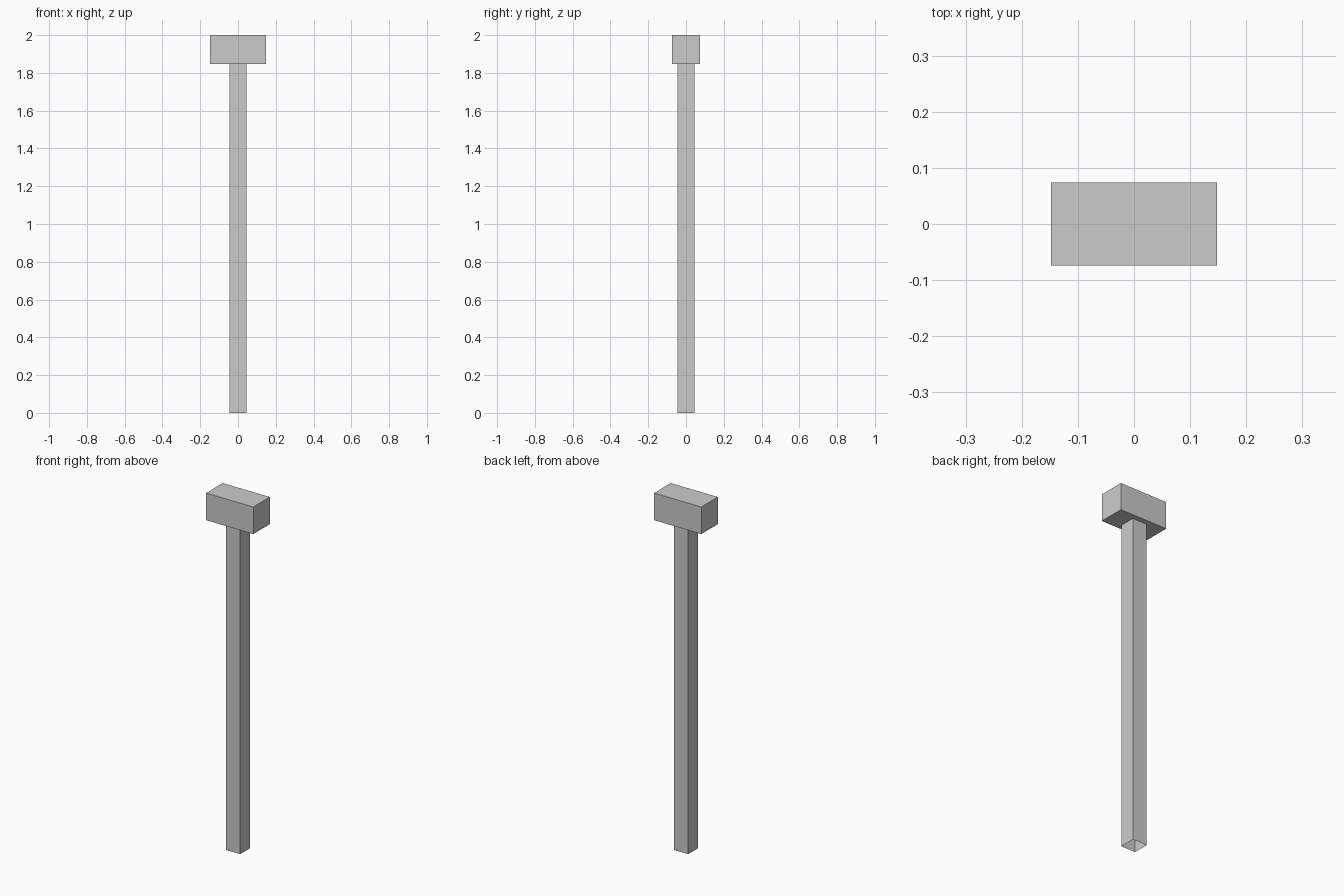
import bpy, bmesh
from mathutils import Matrix

if "Cube" in bpy.data.objects:
    bpy.data.objects.remove(bpy.data.objects["Cube"])


def box(name, size, z0, z1, open_ends=False):
    """Box centred on x = y = 0 spanning z0..z1, optionally without its end caps."""
    bm = bmesh.new()
    matrix = Matrix.Translation((0, 0, (z0 + z1) / 2)) @ Matrix.Diagonal((*size, z1 - z0, 1))
    bmesh.ops.create_cube(bm, size=1, matrix=matrix)
    bm.normal_update()
    if open_ends:
        caps = [f for f in bm.faces if abs(f.normal.z) > 0.9]
        bmesh.ops.delete(bm, geom=caps, context='FACES_ONLY')
    mesh = bpy.data.meshes.new(name)
    bm.to_mesh(mesh)
    bm.free()
    obj = bpy.data.objects.new(name, mesh)
    bpy.context.collection.objects.link(obj)
    return obj


JOINT = 1.847

# Square handle, hollow and open at the bottom
box("handle", (0.09, 0.09), 0, JOINT, open_ends=True)

# Block head
box("hammer_head", (0.295, 0.148), JOINT, 2)
